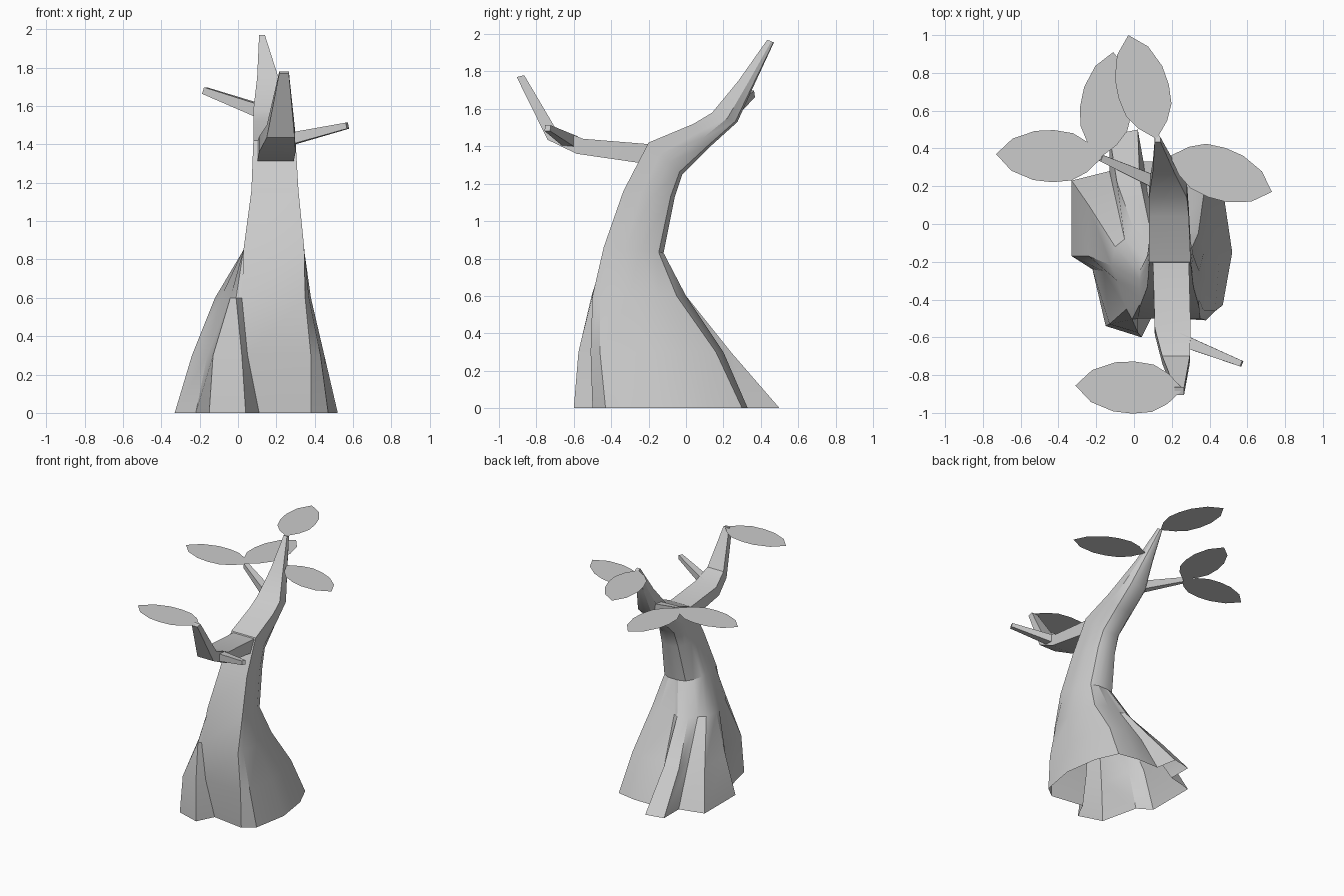
import bpy, bmesh, math
from mathutils import Vector

if "Cube" in bpy.data.objects:
    bpy.data.objects.remove(bpy.data.objects["Cube"])


def finish(name, bm, smooth=False):
    bmesh.ops.remove_doubles(bm, verts=bm.verts, dist=0.0005)
    if smooth:
        bmesh.ops.recalc_face_normals(bm, faces=bm.faces)
    me = bpy.data.meshes.new(name)
    bm.to_mesh(me)
    bm.free()
    ob = bpy.data.objects.new(name, me)
    bpy.context.collection.objects.link(ob)
    if smooth:
        bpy.ops.object.select_all(action='DESELECT')
        ob.select_set(True)
        bpy.context.view_layer.objects.active = ob
        bpy.ops.object.shade_smooth_by_angle(angle=math.radians(28))
    return ob


def loft(name, rings, cap_start=True):
    """Skin a list of equal-length rings; the last one is capped."""
    bm = bmesh.new()
    vs = [[bm.verts.new(p) for p in r] for r in rings]
    n = len(rings[0])
    for a, b in zip(vs, vs[1:]):
        for i in range(n):
            j = (i + 1) % n
            bm.faces.new((a[i], a[j], b[j], b[i]))
    bm.faces.new(vs[-1])
    if cap_start:
        bm.faces.new(vs[0][::-1])
    return finish(name, bm, True)


# Trunk: lobed root rings below, rounded box sections above, open underneath
root_rings = {
    0.0: [(.11, -.46), (.38, -.5), (.47, -.43), (.52, -.15), (.48, .12), (.40, .30),
          (.24, .33), (.05, .33), (.02, .5), (-.13, .47), (-.13, .28), (-.33, .23),
          (-.33, -.17), (-.22, -.24), (-.15, -.54), (.04, -.6)],
    0.3: [(.05, -.49), (.38, -.51), (.43, -.46), (.45, -.2), (.42, 0), (.37, .16),
          (.25, .2), (.07, .17), (.03, .24), (-.09, .22), (-.09, .1), (-.24, .1),
          (-.24, -.17), (-.16, -.25), (-.13, -.53), (.02, -.575)],
    0.6: [(.02, -.5), (.35, -.5), (.37, -.46), (.38, -.3), (.37, -.15), (.34, -.05),
          (.25, 0), (.12, -.02), (.08, 0), (0, -.03), (-.05, -.08), (-.1, -.12),
          (-.12, -.22), (-.09, -.3), (-.04, -.45), (-.01, -.505)],
}
rings = [[(x, y, z) for x, y in pts] for z, pts in root_rings.items()]
section = [(0, 0), (1, 0), (1, .12), (1, .35), (1, .6), (.85, .92), (.68, 1), (.5, 1),
           (.4, 1), (.22, .95), (.1, .8), (0, .6), (0, .45), (0, .3), (0, .15), (0, .05)]
# left x, right x, front (y, z), back (y, z)
levels = [(.03, .345, (-.44, .86), (-.12, .83)),
          (.07, .315, (-.335, 1.16), (-.06, 1.13)),
          (.08, .30, (-.2, 1.42), (-.02, 1.25)),
          (.08, .29, (.04, 1.52), (.12, 1.39)),
          (.08, .28, (.14, 1.58), (.275, 1.53)),
          (.10, .21, (.28, 1.75), (.37, 1.74)),
          (.11, .14, (.435, 1.97), (.47, 1.955))]
for x0, x1, f, b in levels:
    rings.append([(x0 + u * (x1 - x0), f[0] + v * (b[0] - f[0]), f[1] + v * (b[1] - f[1]))
                  for u, v in section])
loft("trunk", rings, cap_start=False)

# Front branch: rectangular section that bends upward
branch = [(.10, .29, (-.18, 1.41), (-.24, 1.31)),
          (.11, .30, (-.55, 1.44), (-.585, 1.36)),
          (.15, .295, (-.70, 1.50), (-.74, 1.435)),
          (.215, .265, (-.865, 1.78), (-.905, 1.77))]
loft("front_branch", [[(x0, *t), (x1, *t), (x1, *b), (x0, *b)] for x0, x1, t, b in branch])


# Twigs: tapered square sticks
def twig(name, p, q, r0, r1):
    p, q = Vector(p), Vector(q)
    d = (q - p).normalized()
    s = d.cross(Vector((0, 0, 1))).normalized()
    t = s.cross(d)
    loft(name, [[c + s * a * r + t * b * r for a, b in ((-1, -1), (1, -1), (1, 1), (-1, 1))]
                for c, r in ((p, r0), (q, r1))])


twig("front_twig", (.24, -.61, 1.42), (.57, -.74, 1.497), .033, .016)
twig("back_twig", (.14, .21, 1.565), (-.175, .35, 1.68), .035, .018)

# Leaves: flat horizontal ovals from stem to tip
half = [(.14, .08), (.28, .125), (.46, .138), (.64, .13), (.85, .085)]
outline = [(0, 0)] + [(t, -w) for t, w in half] + [(1, 0)] + [(t, w) for t, w in half[::-1]]


def leaf(name, stem, tip, z):
    s, d = Vector(stem), Vector(tip) - Vector(stem)
    n = Vector((-d.y, d.x)).normalized()
    bm = bmesh.new()
    bm.faces.new([bm.verts.new((*(s + d * t + n * w), z)) for t, w in outline])
    finish(name, bm)


leaf("front_leaf", (.26, -.875), (-.31, -.855), 1.775)
leaf("top_leaf", (.12, .45), (-.03, 1.0), 1.96)
leaf("left_leaf", (-.17, .35), (-.73, .37), 1.69)
leaf("back_leaf", (-.18, .35), (-.11, .91), 1.692)
leaf("right_leaf", (.19, .36), (.73, .17), 1.775)
